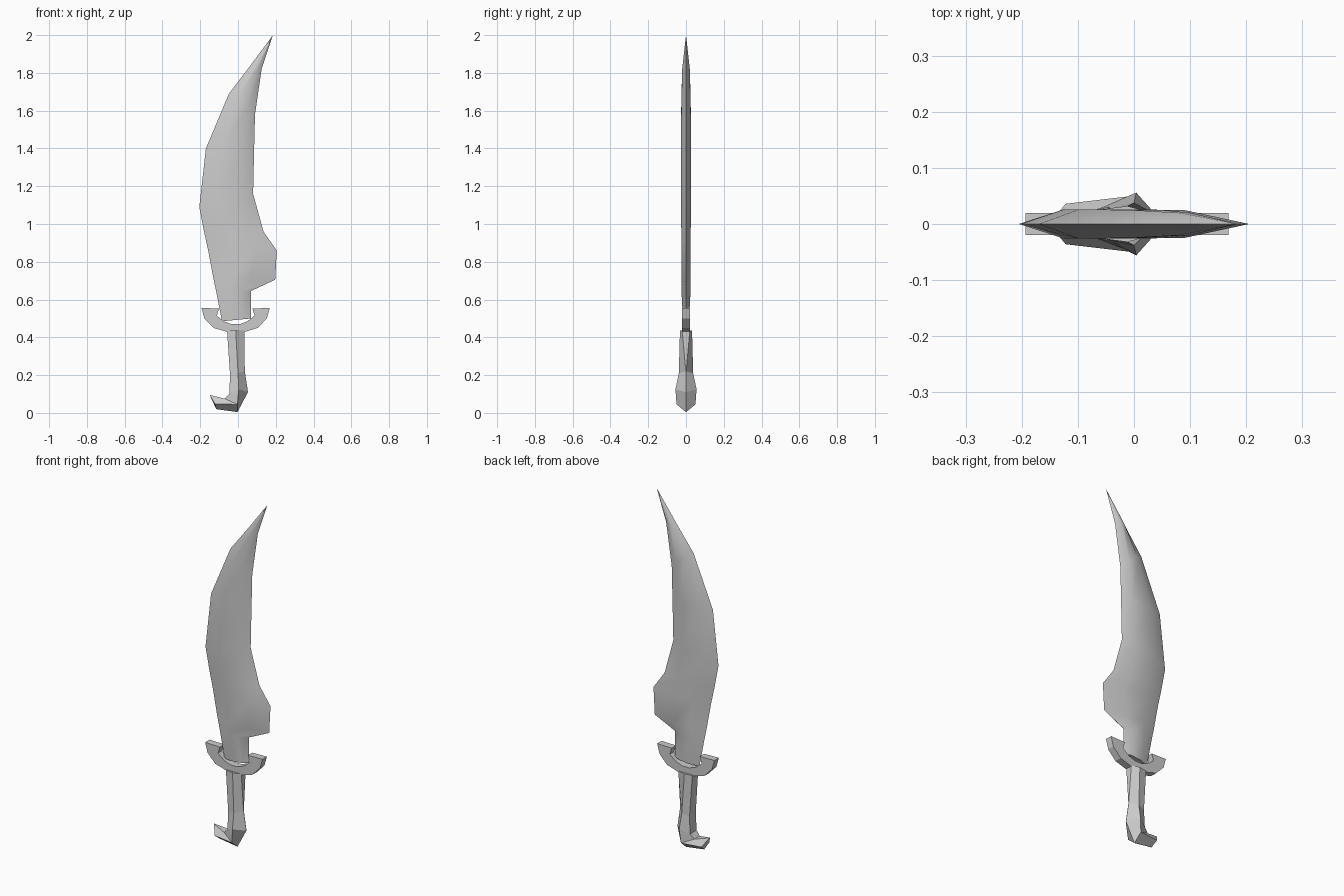
import bpy, bmesh, math


def finish(name, bm, smooth=False):
    bmesh.ops.recalc_face_normals(bm, faces=bm.faces)
    mesh = bpy.data.meshes.new(name)
    bm.to_mesh(mesh)
    bm.free()
    ob = bpy.data.objects.new(name, mesh)
    bpy.context.collection.objects.link(ob)
    if smooth:
        bpy.ops.object.select_all(action='DESELECT')
        ob.select_set(True)
        bpy.context.view_layer.objects.active = ob
        bpy.ops.object.shade_smooth_by_angle(angle=math.radians(40))
    return ob


def loft(name, rings, tip=None, smooth=False):
    """Skin a list of equal-length rings, closing the end flat or to a tip."""
    bm = bmesh.new()
    rows = [[bm.verts.new(p) for p in ring] for ring in rings]
    n = len(rows[0])
    for a, b in zip(rows, rows[1:]):
        for i in range(n):
            j = (i + 1) % n
            bm.faces.new((a[i], a[j], b[j], b[i]))
    bm.faces.new(rows[0])
    if tip:
        t = bm.verts.new(tip)
        for i in range(n):
            bm.faces.new((rows[-1][i], rows[-1][(i + 1) % n], t))
    else:
        bm.faces.new(rows[-1])
    bmesh.ops.remove_doubles(bm, verts=bm.verts, dist=0.0005)
    return finish(name, bm, smooth)


# Blade: left edge, right edge, positions of the two ridges, half thickness
def blade_ring(lx, lz, rx, rz, a, b, t):
    def at(f, y):
        return (lx + (rx - lx) * f, y, lz + (rz - lz) * f)
    return [at(0, 0), at(a, -t), at(b, -t), at(1, 0), at(b, t), at(a, t)]


blade_rows = [
    (-0.085, 0.485, 0.070, 0.50, 0.35, 0.75, 0.016),
    (-0.115, 0.64, 0.068, 0.645, 0.35, 0.70, 0.024),
    (-0.130, 0.71, 0.197, 0.705, 0.28, 0.60, 0.024),
    (-0.158, 0.86, 0.205, 0.86, 0.28, 0.68, 0.025),
    (-0.180, 0.96, 0.135, 0.96, 0.28, 0.70, 0.025),
    (-0.205, 1.09, 0.080, 1.16, 0.28, 0.78, 0.026),
    (-0.170, 1.40, 0.085, 1.38, 0.28, 0.78, 0.026),
    (-0.048, 1.69, 0.090, 1.58, 0.30, 0.70, 0.025),
    (0.055, 1.825, 0.125, 1.82, 0.35, 0.65, 0.020),
]
loft("blade", [blade_ring(*r) for r in blade_rows], (0.185, 0, 2.0), True)

# Crescent guard: outer and inner arcs, extruded in depth
outer = [(-0.193, 0.555), (-0.178, 0.50), (-0.13, 0.45), (-0.06, 0.43),
         (0.04, 0.43), (0.105, 0.45), (0.153, 0.50), (0.168, 0.555)]
inner = [(-0.100, 0.553), (-0.112, 0.515), (-0.075, 0.485), (-0.035, 0.47),
         (0.010, 0.47), (0.050, 0.485), (0.088, 0.515), (0.076, 0.553)]
loft("guard", [[(ox, -0.02, oz), (ix, -0.02, iz), (ix, 0.02, iz), (ox, 0.02, oz)]
               for (ox, oz), (ix, iz) in zip(outer, inner)])


# Hooked grip: inner edge, middle, outer edge and their half widths
def grip_ring(i, m, o, iw, mw, ow):
    side = [(i, iw), (m, mw), (o, ow)]
    return ([(p[0], -w, p[1]) for p, w in side]
            + [(p[0], w, p[1]) for p, w in reversed(side)])


loft("grip", [grip_ring(*r) for r in [
    ((-0.058, 0.435), (-0.012, 0.435), (0.034, 0.435), 0.026, 0.032, 0.020),
    ((-0.042, 0.20), (0.000, 0.21), (0.036, 0.22), 0.028, 0.038, 0.001),
    ((-0.046, 0.10), (0.004, 0.125), (0.053, 0.11), 0.030, 0.056, 0.001),
    ((-0.070, 0.075), (-0.003, 0.045), (-0.003, 0.004), 0.024, 0.050, 0.001),
    ((-0.150, 0.095), (-0.122, 0.048), (-0.115, 0.02), 0.002, 0.036, 0.001),
]])
